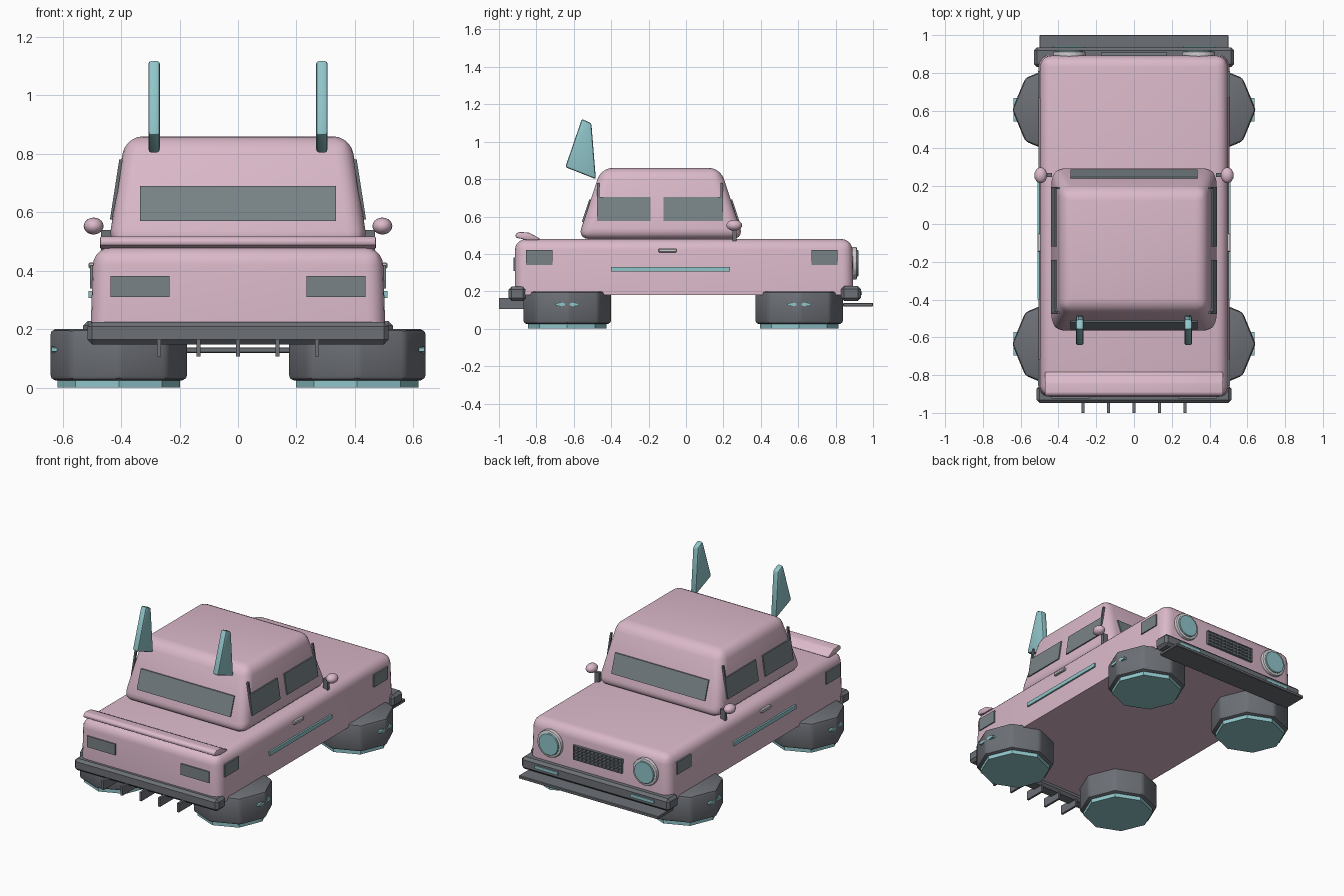
import bpy, bmesh, math
from mathutils import Vector, Matrix

if "Cube" in bpy.data.objects:
    bpy.data.objects.remove(bpy.data.objects["Cube"])


def material(name, rgb):
    m = bpy.data.materials.new(name)
    m.diffuse_color = (*rgb, 1)
    m.use_nodes = True
    m.node_tree.nodes["Principled BSDF"].inputs["Base Color"].default_value = m.diffuse_color
    return m


PINK = material("pink paint", (0.70, 0.48, 0.58))
GREY = material("dark grey trim", (0.15, 0.16, 0.18))
GLASS = material("grey glass", (0.19, 0.225, 0.24))
TEAL = material("teal glow", (0.28, 0.56, 0.59))
PALE = material("pale metal", (0.62, 0.60, 0.62))


def finish(bm, name, mat):
    bmesh.ops.recalc_face_normals(bm, faces=bm.faces)
    me = bpy.data.meshes.new(name)
    bm.to_mesh(me)
    bm.free()
    me.materials.append(mat)
    ob = bpy.data.objects.new(name, me)
    bpy.context.collection.objects.link(ob)
    bpy.ops.object.select_all(action='DESELECT')
    ob.select_set(True)
    bpy.context.view_layer.objects.active = ob
    bpy.ops.object.shade_smooth_by_angle(angle=math.radians(32))
    return ob


def bevel(bm, width, segs, keep=lambda e: True):
    if width:
        edges = [e for e in bm.edges if keep(e)]
        bmesh.ops.bevel(bm, geom=edges, offset=width, segments=segs,
                        profile=0.5, affect='EDGES', clamp_overlap=True)


def extrude(name, pts, vec, mat, width=0, segs=1):
    """Solid made from a flat outline pushed along a vector."""
    bm = bmesh.new()
    a = [bm.verts.new(p) for p in pts]
    b = [bm.verts.new(Vector(p) + Vector(vec)) for p in pts]
    bm.faces.new(a)
    bm.faces.new(b[::-1])
    for i in range(len(a)):
        j = (i + 1) % len(a)
        bm.faces.new((a[i], b[i], b[j], a[j]))
    bevel(bm, width, segs)
    return finish(bm, name, mat)


def tapered(name, low, high, z0, z1, mat, width=0, segs=1, keep=lambda e: True):
    """Block with rectangles (x half width, y min, y max) at the two heights."""
    bm = bmesh.new()
    rings = []
    for (x, ya, yb), z in ((low, z0), (high, z1)):
        rings.append([bm.verts.new((px, py, z)) for px, py in
                      ((-x, ya), (x, ya), (x, yb), (-x, yb))])
    a, b = rings
    bm.faces.new(a)
    bm.faces.new(b)
    for i in range(4):
        j = (i + 1) % 4
        bm.faces.new((a[i], a[j], b[j], b[i]))
    bevel(bm, width, segs, keep)
    return finish(bm, name, mat)


def box(name, x, y, z, mat, width=0, segs=1):
    pts = [(x[0], y[0], z[0]), (x[1], y[0], z[0]), (x[1], y[1], z[0]), (x[0], y[1], z[0])]
    return extrude(name, pts, (0, 0, z[1] - z[0]), mat, width, segs)


def disc(name, centre, radius, depth, mat, sides, axis='Z', width=0, segs=1):
    bm = bmesh.new()
    bmesh.ops.create_cone(bm, cap_ends=True, segments=sides, radius1=radius,
                          radius2=radius, depth=depth)
    # a corner of the outline points along x
    v = max(bm.verts, key=lambda v: v.co.x).co
    bm.transform(Matrix.Rotation(-math.atan2(v.y, v.x), 4, 'Z'))
    bevel(bm, width, segs)
    if axis == 'Y':
        bm.transform(Matrix.Rotation(math.pi / 2, 4, 'X'))
    bm.transform(Matrix.Translation(centre))
    return finish(bm, name, mat)


def span(s, a, b):
    return tuple(sorted((s * a, s * b)))


# Body: rounded everywhere except around the floor
tapered("body", (0.505, -0.915, 0.895), (0.495, -0.915, 0.89), 0.18, 0.48, PINK,
        0.06, 5, lambda e: max(v.co.z for v in e.verts) > 0.3)

# Cabin
Z0, Z1 = 0.48, 0.86
LOW, HIGH = (0.445, -0.58, 0.31), (0.386, -0.453, 0.183)
tapered("cabin", LOW, HIGH, Z0, Z1, PINK, 0.06, 5)


def wall(k, z):
    return LOW[k] + (HIGH[k] - LOW[k]) * (z - Z0) / (Z1 - Z0)


# Front and rear cabin glass following the slope of the walls
for name, k, s in (("windscreen", 2, 1), ("rear_window", 1, -1)):
    pts = [(x, wall(k, z) - s * 0.004, z)
           for x, z in ((-0.335, 0.57), (0.335, 0.57), (0.335, 0.69), (-0.335, 0.69))]
    extrude(name, pts, (0, s * 0.012, 0), GLASS)

for s in (-1, 1):
    # Side glass and slim upright trims at its outer ends
    for name, ya, yb, za, zb, mat in (
            ("rear_side_window", -0.475, -0.19, 0.575, 0.705, GLASS),
            ("front_side_window", -0.12, 0.195, 0.575, 0.705, GLASS),
            ("rear_window_trim", -0.477, -0.463, 0.575, 0.78, GREY),
            ("front_window_trim", 0.185, 0.197, 0.575, 0.78, GREY)):
        pts = [(s * (wall(0, z) - 0.004), y, z)
               for y, z in ((ya, za), (yb, za), (yb, zb), (ya, zb))]
        extrude(name, pts, (s * 0.012, 0, 0), mat)

    # Upright fins at the back of the roof
    fin = [(-0.557, 1.122), (-0.506, 1.098), (-0.482, 0.80), (-0.645, 0.864)]
    extrude("roof_fin", [(s * 0.287 - 0.02, y, z) for y, z in fin],
            (0.04, 0, 0), TEAL, 0.011, 2)

    # Door mirrors on short stalks
    bm = bmesh.new()
    bmesh.ops.create_uvsphere(bm, u_segments=16, v_segments=10, radius=1)
    bm.transform(Matrix.Translation((s * 0.494, 0.258, 0.553))
                 @ Matrix.Diagonal((0.034, 0.042, 0.029, 1)))
    finish(bm, "door_mirror", PINK)
    box("mirror_stalk", span(s, 0.435, 0.468), (0.248, 0.27), (0.47, 0.54), GREY)

    # Body side details
    box("front_side_lamp", span(s, 0.49, 0.507), (0.67, 0.81), (0.34, 0.42), GLASS)
    box("rear_side_lamp", span(s, 0.49, 0.507), (-0.855, -0.715), (0.34, 0.42), GLASS)
    box("side_strip", span(s, 0.49, 0.511), (-0.40, 0.235), (0.306, 0.331), TEAL)
    box("door_handle", span(s, 0.49, 0.512), (-0.147, -0.05), (0.408, 0.428), PALE, 0.004)

    # Tail lamps, headlamps and bumper lights
    box("tail_lamp", span(s, 0.235, 0.437), (-0.923, -0.905), (0.31, 0.382), GLASS)
    disc("headlamp_ring", (s * 0.342, 0.898, 0.35), 0.088, 0.03, PALE, 16, 'Y', 0.007, 2)
    disc("headlamp_lens", (s * 0.342, 0.906, 0.35), 0.072, 0.03, TEAL, 16, 'Y', 0.004)
    box("bumper_light", span(s, 0.26, 0.425), (0.92, 0.942), (0.18, 0.2), TEAL)

    # Hover pads with a glowing underside and small outer markers
    for y in (-0.635, 0.605):
        c = s * 0.408
        disc("hover_pad", (c, y, 0.1125), 0.237, 0.175, GREY, 8, 'Z', 0.018, 2)
        disc("pad_glow", (c, y, 0.02), 0.21, 0.04, TEAL, 8)
        for t in (-1, 1):
            x, m = s * 0.605, 0.13
            arrow = [(x, y + t * 0.062, m - 0.006), (x, y + t * 0.062, m + 0.006),
                     (x, y + t * 0.033, m + 0.011), (x, y + t * 0.01, m + 0.004),
                     (x, y + t * 0.01, m - 0.004), (x, y + t * 0.033, m - 0.011)]
            extrude("pad_marker", arrow, (s * 0.034, 0, 0), TEAL)

# Grille: backing plate, frame and mesh bars
box("grille", (-0.175, 0.175), (0.88, 0.902), (0.295, 0.385), GREY)
for z in (0.297, 0.319, 0.34, 0.361, 0.383):
    box("grille_bar", (-0.175, 0.175), (0.895, 0.909), (z - 0.003, z + 0.003), GLASS)
for i in range(13):
    x = -0.172 + i * 0.344 / 12
    box("grille_slat", (x - 0.003, x + 0.003), (0.895, 0.908), (0.295, 0.385), GLASS)

# Bumpers
box("front_bumper", (-0.53, 0.53), (0.83, 0.935), (0.148, 0.228), GREY, 0.016, 1)
box("rear_bumper", (-0.515, 0.515), (-0.948, -0.855), (0.148, 0.225), GREY, 0.016, 1)

# Front splitter and rear diffuser blades
box("front_splitter", (-0.5, 0.5), (0.84, 1.0), (0.119, 0.138), GREY, 0.003)
for i in range(-2, 3):
    x = i * 0.135
    box("diffuser_blade", (x - 0.007, x + 0.007), (-1.0, -0.865), (0.106, 0.164), GREY)

# Boot spoiler
lip = [(-0.91, 0.487), (-0.912, 0.505), (-0.895, 0.518), (-0.84, 0.514),
       (-0.78, 0.482), (-0.79, 0.474), (-0.85, 0.474)]
extrude("boot_spoiler", [(-0.472, y, z) for y, z in lip], (0.944, 0, 0), PINK, 0.006, 2)
